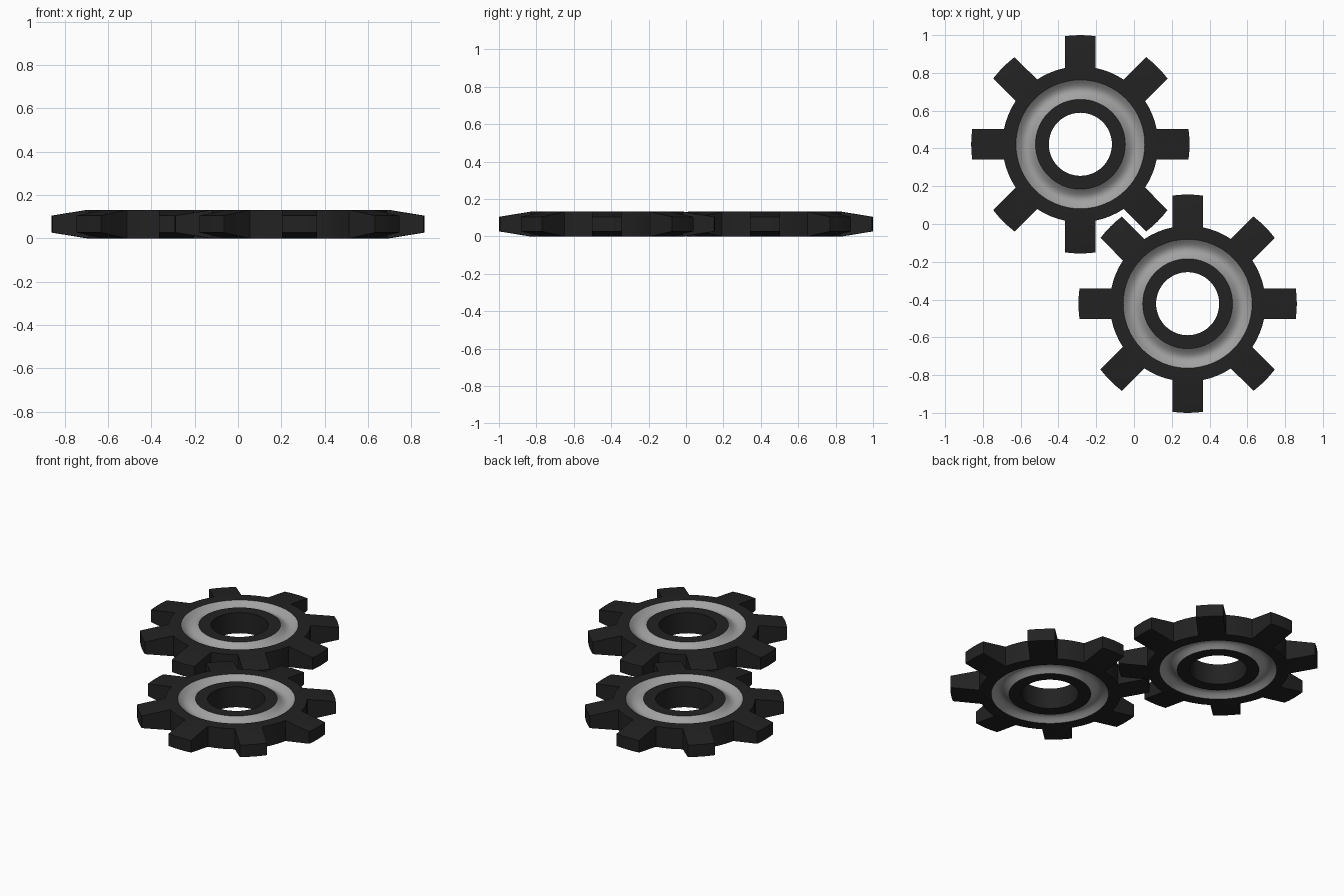
import bpy, bmesh, math

if "Cube" in bpy.data.objects:
    bpy.data.objects.remove(bpy.data.objects["Cube"])

SEG, TEETH = 64, 8
R_HOLE, R_HUB, R_GROOVE, R_BODY, R_TIP = 0.167, 0.238, 0.341, 0.412, 0.578
H, TIP_IN, TOOTH_HALF, DEPTH = 0.132, 0.027, 0.08, 0.03


def material(name, c):
    m = bpy.data.materials.new(name)
    m.diffuse_color = (c, c, c, 1)
    m.use_nodes = True
    m.node_tree.nodes["Principled BSDF"].inputs["Base Color"].default_value = m.diffuse_color
    return m


dark = material("dark rubber", 0.016)
grey = material("grey metal", 0.36)


def gear(name, cx, cy):
    bm = bmesh.new()

    def vert(r, a, z):
        return bm.verts.new((r * math.cos(a), r * math.sin(a), z))

    # Lathe profile: hub, concave groove and rim on top, mirrored underneath
    n = 8
    groove = [(R_HUB + (R_GROOVE - R_HUB) * i / n,
               H - DEPTH * math.sin(math.pi * i / n)) for i in range(n + 1)]
    top = [(R_HOLE, H)] + groove + [(R_BODY, H)]
    profile = top + [(r, H - z) for r, z in reversed(top)]
    k, count = len(top), len(profile)
    angles = [2 * math.pi * (j - 2) / SEG for j in range(SEG)]
    rings = [[vert(r, a, z) for a in angles] for r, z in profile]

    for i in range(count):
        if i == k - 1:
            continue  # the outer wall is made with the teeth
        i2 = (i + 1) % count
        is_groove = 1 <= i <= n or k + 1 <= i <= k + n
        for j in range(SEG):
            j2 = (j + 1) % SEG
            f = bm.faces.new((rings[i][j], rings[i2][j], rings[i2][j2], rings[i][j2]))
            f.material_index = 1 if is_groove else 0

    # Outer wall: tapered teeth alternate with plain gaps
    up, low = rings[k - 1], rings[k]
    step = SEG // TEETH
    half = math.asin(TOOTH_HALF / R_TIP)
    for t in range(TEETH):
        s = t * step
        mid = 2 * math.pi * t / TEETH
        tip = [mid + half * (q - 2) / 2 for q in range(5)]
        tu = [vert(R_TIP, a, H - TIP_IN) for a in tip]
        tl = [vert(R_TIP, a, TIP_IN) for a in tip]
        for q in range(4):
            a, b = s + q, s + q + 1
            bm.faces.new((up[a], up[b], tu[q + 1], tu[q]))
            bm.faces.new((low[a], low[b], tl[q + 1], tl[q]))
            bm.faces.new((tu[q], tu[q + 1], tl[q + 1], tl[q]))
        bm.faces.new((up[s], tu[0], tl[0], low[s]))
        bm.faces.new((up[s + 4], tu[4], tl[4], low[s + 4]))
        for q in range(4, step):
            a, b = s + q, (s + q + 1) % SEG
            bm.faces.new((up[a], up[b], low[b], low[a]))

    bmesh.ops.recalc_face_normals(bm, faces=bm.faces)
    me = bpy.data.meshes.new(name)
    bm.to_mesh(me)
    bm.free()
    me.materials.append(dark)
    me.materials.append(grey)
    ob = bpy.data.objects.new(name, me)
    ob.location = (cx, cy, 0)
    bpy.context.collection.objects.link(ob)
    bpy.ops.object.select_all(action='DESELECT')
    ob.select_set(True)
    bpy.context.view_layer.objects.active = ob
    bpy.ops.object.shade_smooth_by_angle(angle=math.radians(25))


# Two meshing gears
gear("back_gear", -0.284, 0.422)
gear("front_gear", 0.284, -0.422)
